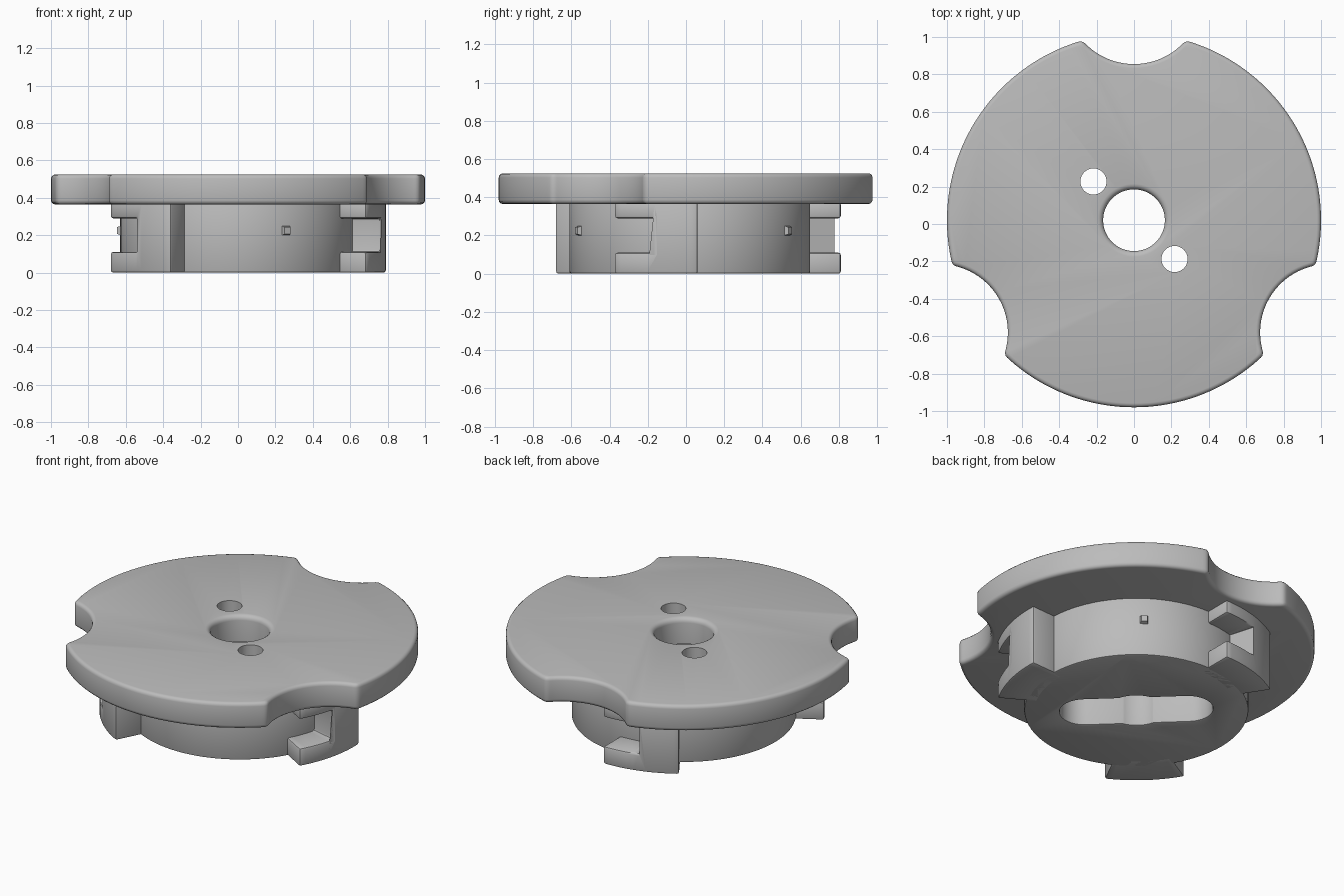
import bpy, bmesh
from math import sin, cos, radians, pi, atan2, acos
from mathutils import Vector

CY = 0.02                      # the common axis, along y
HUB_R, LUG_R, BORE_R = 0.63, 0.79, 0.165
DISC_Z, TOP_Z = 0.365, 0.525
PIN_DIR = radians(136.3)       # direction of pin holes and underside slot

old = bpy.data.objects.get("Cube")
if old:
    bpy.data.objects.remove(old)

grey = bpy.data.materials.new("plain grey")
grey.use_nodes = True
grey.diffuse_color = (0.5, 0.5, 0.5, 1)
grey.node_tree.nodes["Principled BSDF"].inputs["Base Color"].default_value = (0.5, 0.5, 0.5, 1)


def arc(r, a, b, n, cx=0, cy=0):
    return [(cx + r * cos(a + (b - a) * i / n), cy + r * sin(a + (b - a) * i / n))
            for i in range(n + 1)]


def circle(r, n=64, cx=0, cy=0):
    return arc(r, 0, 2 * pi, n, cx, cy)[:-1]


def make(name, bm):
    bmesh.ops.recalc_face_normals(bm, faces=bm.faces)
    mesh = bpy.data.meshes.new(name)
    bm.to_mesh(mesh)
    bm.free()
    mesh.materials.append(grey)
    ob = bpy.data.objects.new(name, mesh)
    ob.location.y = CY
    bpy.context.collection.objects.link(ob)
    return ob


def prism(name, outline, z0, z1):
    bm = bmesh.new()
    face = bm.faces.new([bm.verts.new((x, y, z0)) for x, y in outline])
    out = bmesh.ops.extrude_face_region(bm, geom=[face])
    for v in out["geom"]:
        if isinstance(v, bmesh.types.BMVert):
            v.co.z = z1
    return make(name, bm)


def lathe(name, profile, n=64):
    bm = bmesh.new()
    rings = [[bm.verts.new((x, y, z)) for x, y in circle(r, n)] for r, z in profile]
    for a, b in zip(rings, rings[1:]):
        for i in range(n):
            bm.faces.new((a[i], a[(i + 1) % n], b[(i + 1) % n], b[i]))
    bm.faces.new(rings[0])
    bm.faces.new(rings[-1])
    return make(name, bm)


def cut(ob, cutter):
    cutter.hide_render = True
    m = ob.modifiers.new("cut", "BOOLEAN")
    m.operation, m.solver, m.object = "DIFFERENCE", "EXACT", cutter


def bevel(ob, width, segments=3, angle=35):
    m = ob.modifiers.new("bevel", "BEVEL")
    m.width, m.segments = width, segments
    m.limit_method, m.angle_limit = "ANGLE", radians(angle)


def finish(ob, cutters=()):
    # bake the modifiers, drop the cutters and smooth the curved faces
    bpy.context.view_layer.update()
    dg = bpy.context.evaluated_depsgraph_get()
    mesh = bpy.data.meshes.new_from_object(ob.evaluated_get(dg))
    ob.modifiers.clear()
    ob.data = mesh
    for c in cutters:
        bpy.data.objects.remove(c)
    bpy.ops.object.select_all(action="DESELECT")
    ob.select_set(True)
    bpy.context.view_layer.objects.active = ob
    bpy.ops.object.shade_smooth_by_angle(angle=radians(32))


# Top disc with three scalloped notches
NOTCH_D, NOTCH_R = 1.2, 0.365
tip = acos((1 + NOTCH_D ** 2 - NOTCH_R ** 2) / (2 * NOTCH_D))
sweep = atan2(sin(tip), NOTCH_D - cos(tip))
outline = []
for k in range(3):
    a = radians(90 + 120 * k)
    outline += arc(NOTCH_R, a + pi + sweep, a + pi - sweep, 20,
                   NOTCH_D * cos(a), NOTCH_D * sin(a))
    outline += arc(1, a + tip, a + radians(120) - tip, 40)[1:-1]
disc = prism("top_disc", outline, DISC_Z, TOP_Z)
bevel(disc, 0.022)

# Centre bore with a rounded rim, and two pin holes
rim = 0.03
profile = [(BORE_R, 0.3)] + [(BORE_R + rim - rim * cos(t * pi / 8),
                              TOP_Z - rim + rim * sin(t * pi / 8)) for t in range(5)]
cutters = [lathe("bore_cutter", profile + [(BORE_R + rim, 0.6)])]
for s in (-1, 1):
    cutters.append(prism("pin_cutter", circle(0.07, 40, s * 0.3 * cos(PIN_DIR),
                                              s * 0.3 * sin(PIN_DIR)), 0.3, 0.6))
for c in cutters:
    cut(disc, c)
finish(disc, cutters)

# Hub drum with the bore and a rounded slot in the underside
hub = prism("hub", circle(HUB_R, 96), 0, DISC_Z + 0.01)
half_w, reach = 0.14, 0.29
slot = (arc(half_w, PIN_DIR - pi / 2, PIN_DIR + pi / 2, 20,
            reach * cos(PIN_DIR), reach * sin(PIN_DIR))
        + arc(half_w, PIN_DIR + pi / 2, PIN_DIR + 3 * pi / 2, 20,
              -reach * cos(PIN_DIR), -reach * sin(PIN_DIR)))
cutters = [prism("slot_cutter", slot, -0.1, 0.5),
           prism("hub_bore_cutter", circle(BORE_R), -0.1, 0.5)]
for c in cutters:
    cut(hub, c)
bevel(hub, 0.01, 2)
finish(hub, cutters)


def sector(r0, r1, a, b, n):
    return arc(r0, radians(a), radians(b), n) + arc(r1, radians(b), radians(a), n)


# Three bayonet lugs, each slotted from one end, and three small nubs
for k in range(3):
    turn = 120 * k
    lug = prism("bayonet_lug_%d" % (k + 1),
                sector(0.56, LUG_R, turn - 30, turn + 3, 12), 0, DISC_Z + 0.01)
    notch = prism("lug_cutter", sector(0.5, 1, turn - 40, turn - 13.5, 12), 0.11, 0.29)
    cut(lug, notch)
    bevel(lug, 0.012, 2)
    finish(lug, [notch])

    bm = bmesh.new()
    bmesh.ops.create_cube(bm, size=1)
    for v in bm.verts:
        taper = 0.6 if v.co.x > 0 else 1
        v.co = Vector((HUB_R + v.co.x * 0.04, v.co.y * 0.055 * taper,
                       0.225 + v.co.z * 0.06 * taper))
    nub = make("hub_nub_%d" % (k + 1), bm)
    nub.rotation_euler.z = radians(turn + 54)
